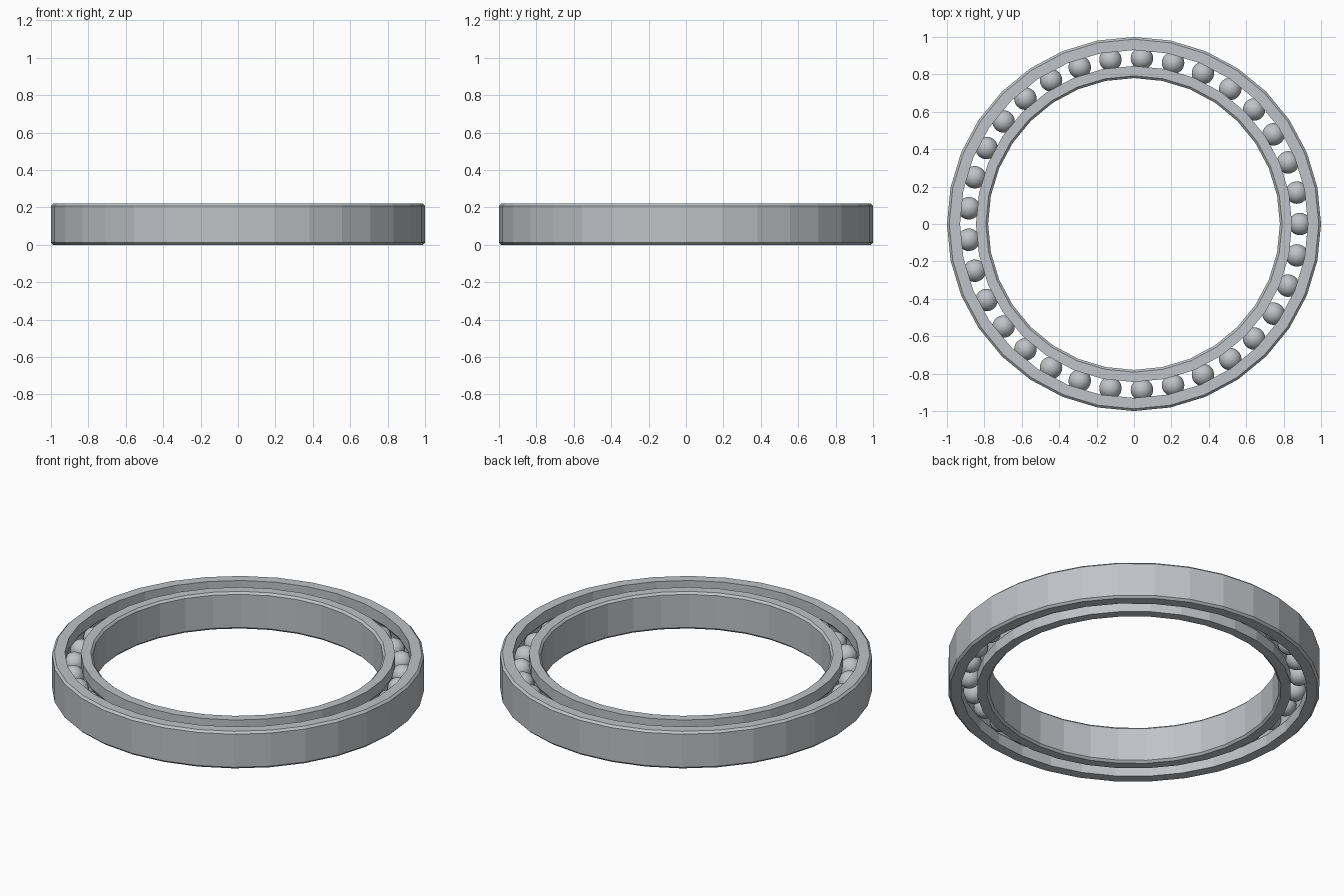
import bpy, bmesh, math
from mathutils import Matrix

cube = bpy.data.objects.get("Cube")
if cube:
    bpy.data.objects.remove(cube)

HEIGHT = 0.22
MID = HEIGHT / 2
PITCH = 0.887        # radius of the ball circle
BALL = 0.06
GROOVE = 0.062
CHAMFER = 0.012
SEGMENTS = 32
BALLS = 33


def material(name, colour):
    m = bpy.data.materials.new(name)
    m.use_nodes = True
    m.diffuse_color = colour
    m.node_tree.nodes["Principled BSDF"].inputs["Base Color"].default_value = colour
    return m


steel = material("steel grey", (0.52, 0.54, 0.57, 1))


def add_object(name, bm):
    bmesh.ops.recalc_face_normals(bm, faces=bm.faces[:])
    mesh = bpy.data.meshes.new(name)
    bm.to_mesh(mesh)
    bm.free()
    mesh.materials.append(steel)
    obj = bpy.data.objects.new(name, mesh)
    bpy.context.collection.objects.link(obj)
    return obj


def race(name, wall, track):
    """Ring with a chamfered wall on one side and a round ball track on the other."""
    side = 1 if wall > track else -1
    inset = wall - side * CHAMFER
    profile = [(track, 0), (inset, 0), (wall, CHAMFER), (wall, HEIGHT - CHAMFER),
               (inset, HEIGHT), (track, HEIGHT)]
    reach = math.acos(abs(track - PITCH) / GROOVE)
    for i in range(7):
        a = reach * (1 - i / 3)
        profile.append((PITCH + side * GROOVE * math.cos(a), MID + GROOVE * math.sin(a)))
    bm = bmesh.new()
    loops = []
    for s in range(SEGMENTS):
        t = math.tau * s / SEGMENTS
        loops.append([bm.verts.new((r * math.cos(t), r * math.sin(t), z)) for r, z in profile])
    n = len(profile)
    for s in range(SEGMENTS):
        a, b = loops[s], loops[(s + 1) % SEGMENTS]
        for i in range(n):
            j = (i + 1) % n
            bm.faces.new((a[i], b[i], b[j], a[j]))
    return add_object(name, bm)


# Outer and inner rings
race("outer_race", 1.0, 0.93)
race("inner_race", 0.78, 0.845)

# Rolling balls
bm = bmesh.new()
for k in range(BALLS):
    spot = Matrix.Rotation(math.tau * k / BALLS, 4, 'Z') @ Matrix.Translation((PITCH, 0, MID))
    bmesh.ops.create_uvsphere(bm, u_segments=24, v_segments=16, radius=BALL, matrix=spot)
for f in bm.faces:
    f.smooth = True
add_object("balls", bm)
